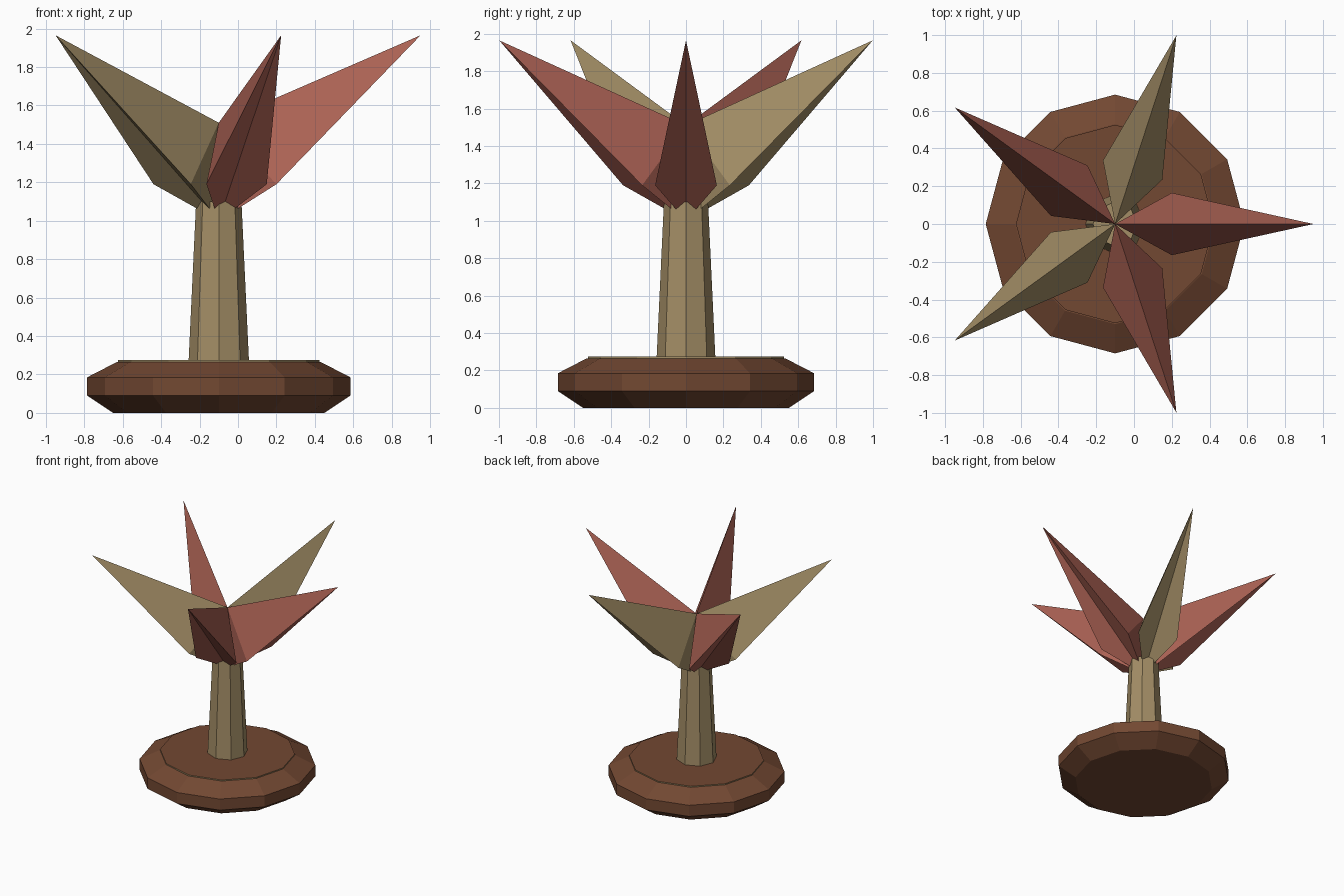
import bpy
import bmesh
from math import cos, sin, pi, radians
from mathutils import Matrix

AXIS_X = -0.10  # the trunk axis sits off centre because five leaves are uneven in x

cube = bpy.data.objects.get("Cube")
if cube:
    bpy.data.objects.remove(cube, do_unlink=True)


def material(name, rgb):
    mat = bpy.data.materials.new(name)
    mat.use_nodes = True
    colour = (*rgb, 1.0)
    mat.diffuse_color = colour
    mat.node_tree.nodes["Principled BSDF"].inputs["Base Color"].default_value = colour
    return mat


red = material("dusty red", (0.41, 0.122, 0.089))
tan = material("tan", (0.367, 0.27, 0.133))
brown = material("brown", (0.17, 0.065, 0.032))


def finish(name, bm, *mats):
    bmesh.ops.recalc_face_normals(bm, faces=bm.faces)
    mesh = bpy.data.meshes.new(name)
    bm.to_mesh(mesh)
    bm.free()
    for mat in mats:
        mesh.materials.append(mat)
    obj = bpy.data.objects.new(name, mesh)
    bpy.context.collection.objects.link(obj)
    obj.location.x = AXIS_X
    return obj


def lathe(sides, profile):
    """Closed faceted solid from (radius, height) pairs, bottom to top."""
    bm = bmesh.new()
    rings = [[bm.verts.new((r * cos(2 * pi * i / sides), r * sin(2 * pi * i / sides), z))
              for i in range(sides)] for r, z in profile]
    for low, high in zip(rings, rings[1:]):
        for i in range(sides):
            j = (i + 1) % sides
            bm.faces.new((low[i], low[j], high[j], high[i]))
    bm.faces.new(rings[0])
    bm.faces.new(rings[-1])
    return bm


# Round pot base
finish("base", lathe(12, [(0.55, 0), (0.685, 0.09), (0.685, 0.185), (0.53, 0.265)]), brown)

# Tan rim plate with a brown soil face inset in its top
bm = lathe(12, [(0.525, 0.265), (0.525, 0.274)])
top = max(bm.faces, key=lambda f: f.calc_center_median().z)
bmesh.ops.inset_region(bm, faces=[top], thickness=0.02)
top.material_index = 1
finish("rim_and_soil", bm, tan, brown)

# Tapered trunk
finish("trunk", lathe(8, [(0.157, 0.27), (0.118, 1.10)]), tan)


# Pointed leaves: ridge on top, shallow valley below
def leaf(name, angle, mat):
    bm = bmesh.new()
    crown, root, tip, left, right = [bm.verts.new(p) for p in (
        (0, 0, 1.51), (0, 0, 1.0), (1.05, 0, 1.965),
        (0.30, 0.165, 1.19), (0.30, -0.165, 1.19))]
    for side in (left, right):
        bm.faces.new((crown, tip, side))
        bm.faces.new((root, side, tip))
        bm.faces.new((crown, side, root))
    bm.transform(Matrix.Rotation(angle, 4, "Z"))
    finish(name, bm, mat)


for i in range(5):
    leaf(f"leaf_{i + 1}", radians(72 * i), tan if i % 2 else red)
